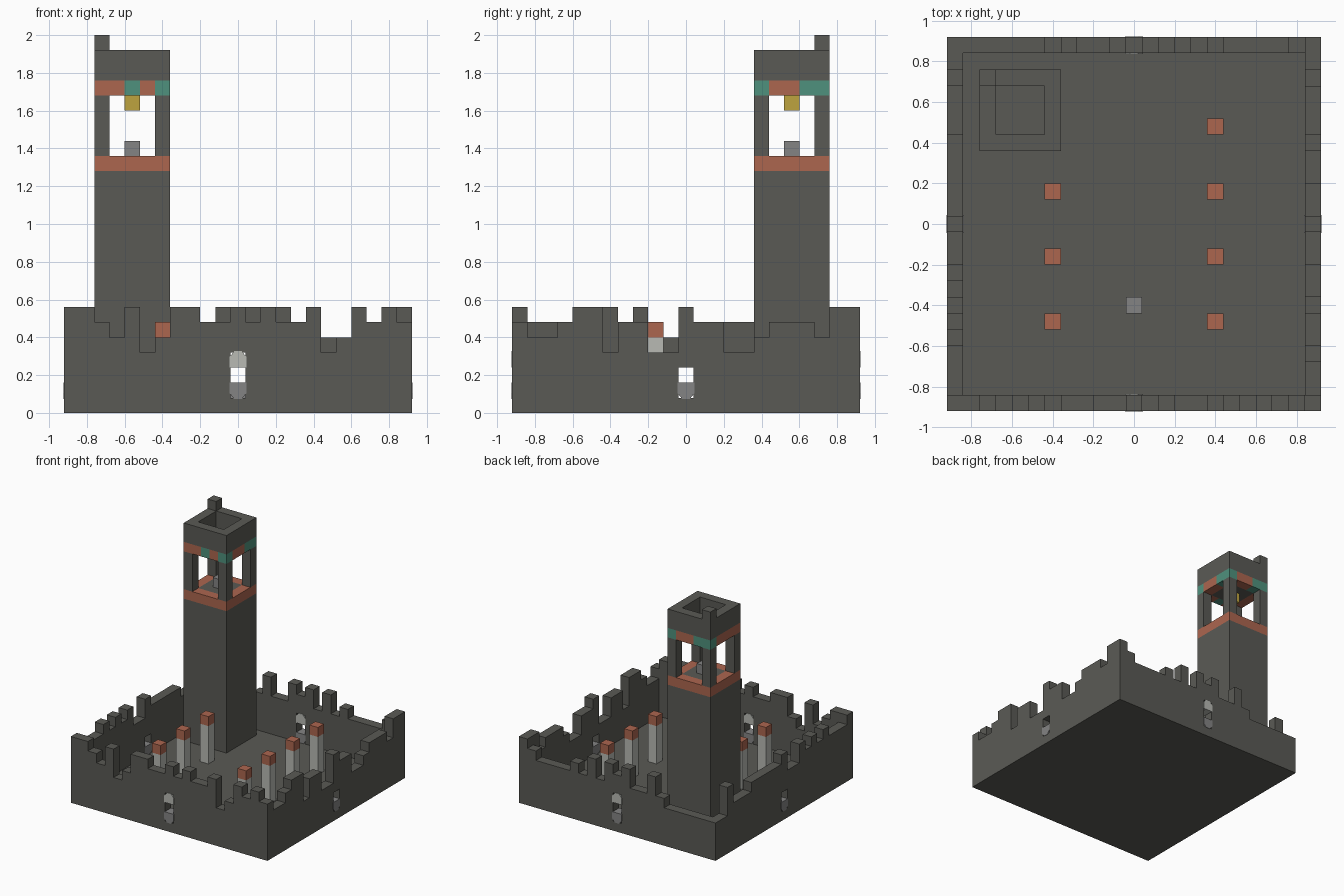
import bpy
import bmesh
from math import floor
from mathutils import Vector

U = 0.08      # block size
N = 23        # blocks along each side
HALF = N / 2

if "Cube" in bpy.data.objects:
    bpy.data.objects.remove(bpy.data.objects["Cube"])


def material(name, *srgb):
    mat = bpy.data.materials.new(name)
    mat.use_nodes = True
    lin = [((c / 255 + 0.055) / 1.055) ** 2.4 for c in srgb] + [1]
    mat.diffuse_color = lin
    mat.node_tree.nodes["Principled BSDF"].inputs["Base Color"].default_value = lin
    return mat


DARK = material("dark stone", 90, 90, 85)
GREY = material("grey stone", 132, 132, 132)
LIGHT = material("light stone", 184, 186, 180)
CLAY = material("terracotta", 172, 102, 79)
TEAL = material("weathered copper", 79, 145, 125)
GOLD = material("bell gold", 190, 163, 62)


def finish(name, bm, mats, rule=None):
    bmesh.ops.recalc_face_normals(bm, faces=bm.faces)
    bm.normal_update()
    if rule:
        for f in bm.faces:
            f.material_index = rule(f.calc_center_median() - f.normal * 0.5)
    bmesh.ops.dissolve_limit(bm, angle_limit=0.01, verts=bm.verts,
                             edges=bm.edges, delimit={'MATERIAL'})
    for v in bm.verts:
        v.co = Vector((v.co.x - HALF, v.co.y - HALF, v.co.z)) * U
    mesh = bpy.data.meshes.new(name)
    bm.to_mesh(mesh)
    bm.free()
    for m in mats:
        mesh.materials.append(m)
    obj = bpy.data.objects.new(name, mesh)
    bpy.context.collection.objects.link(obj)
    return obj


def box(name, lo, hi, mat):
    """Block between two corners, in block units."""
    bm = bmesh.new()
    bmesh.ops.create_cube(bm, size=1)
    for v in bm.verts:
        v.co = Vector([(a + b) / 2 + c * (b - a) for a, b, c in zip(lo, hi, v.co)])
    return finish(name, bm, [mat])


def slab(name, cells, axis, start, depth, mats, rule=None):
    """Extrude a set of 2D cells along an axis."""
    bm = bmesh.new()

    def point(a, b):
        p = [a, b]
        p.insert(axis, start)
        return bm.verts.new(p)

    for a, b in cells:
        bm.faces.new([point(a + da, b + db) for da, db in ((0, 0), (1, 0), (1, 1), (0, 1))])
    bmesh.ops.remove_doubles(bm, verts=bm.verts, dist=0.001)
    ext = bmesh.ops.extrude_face_region(bm, geom=bm.faces[:], use_keep_orig=True)
    shift = Vector((0, 0, 0))
    shift[axis] = depth
    for g in ext["geom"]:
        if isinstance(g, bmesh.types.BMVert):
            g.co += shift
    return finish(name, bm, mats, rule)


def wall(name, heights, axis, start, first, window):
    cells = [(first + i, k) for i, h in enumerate(heights) for k in range(1, int(h))
             if not (first + i == N // 2 and k in window)]
    slab(name, cells, axis, start, 1, [DARK])


def window_stone(name, axis, start, z, flip, mat):
    """Stone filling a window end, with two chamfered corners."""
    outline = [(-.56, .5), (-.56, -.2), (-.25, -.58), (.25, -.58), (.56, -.2), (.56, .5)]
    bm = bmesh.new()
    rings = []
    for d in (-0.04, 1.04):
        ring = []
        for a, b in outline:
            p = [HALF + a, z + 0.5 + b * flip]
            p.insert(axis, start + d)
            ring.append(bm.verts.new(p))
        rings.append(ring)
        bm.faces.new(ring)
    for i in range(len(outline)):
        j = (i + 1) % len(outline)
        bm.faces.new((rings[0][i], rings[0][j], rings[1][j], rings[1][i]))
    finish(name, bm, [mat])


# Courtyard floor and ruined outer walls (one digit per block: wall height)
box("floor", (0, 0, 0), (N, N, 1), DARK)
wall("front_wall", "77657457766767667457676", 1, 0, 0, (1, 2, 3))
wall("back_wall", "44444457557675756555567", 1, N - 1, 0, (1, 2, 3))
wall("left_wall_of_tower_side", "666767675576666655574", 0, 0, 1, (1, 2))
wall("right_wall", "556774664476644566657", 0, N - 1, 1, (1, 2))

# Window stones
for side, axis, start in (("front", 1, 0), ("back", 1, N - 1),
                          ("tower_side", 0, 0), ("far_side", 0, N - 1)):
    window_stone(side + "_window_sill", axis, start, 1, 1, GREY)
    if axis == 1:
        window_stone(side + "_window_head", axis, start, 3, -1, LIGHT)

# Courtyard pillars with terracotta caps, and a low pedestal
for x in (6, 16):
    for y in (5, 9, 13, 17):
        if (x, y) != (6, 17):
            box("pillar", (x, y, 1), (x + 1, y + 1, 5), LIGHT)
            box("pillar_cap", (x, y, 5), (x + 1, y + 1, 6), CLAY)
box("pedestal", (11, 6, 1), (12, 7, 2), GREY)

# Tower: shaft, belfry, coloured band and hollow crown
X, Y, W = 2, 16, 5
square = [(X + i, Y + j) for i in range(W) for j in range(W)]
core = [(X + i, Y + j) for i in range(1, W - 1) for j in range(1, W - 1)]
ring = [c for c in square if c not in core]
corners = [(x, y) for x in (X, X + W - 1) for y in (Y, Y + W - 1)]
copper = {(4, 16), (6, 16), (6, 19), (6, 20), (3, 20), (2, 20)}


def band_rule(p):
    cell = (floor(p.x), floor(p.y))
    return 2 if cell in core else int(cell in copper)


box("tower_shaft", (X, Y, 1), (X + W, Y + W, 16), DARK)
slab("belfry_floor", square, 2, 16, 1, [CLAY, TEAL, DARK],
     lambda p: 2 if (floor(p.x), floor(p.y)) in core else 0)
for x, y in corners:
    box("belfry_post", (x, y, 17), (x + 1, y + 1, 21), DARK)
box("belfry_stand", (4, 18, 17), (5, 19, 18), GREY)
box("bell", (4, 18, 20), (5, 19, 21), GOLD)
slab("belfry_band", square, 2, 21, 1, [CLAY, TEAL, DARK], band_rule)
slab("tower_crown", ring, 2, 22, 2, [DARK])
box("crown_stub", (2, 20, 24), (3, 21, 25), DARK)
